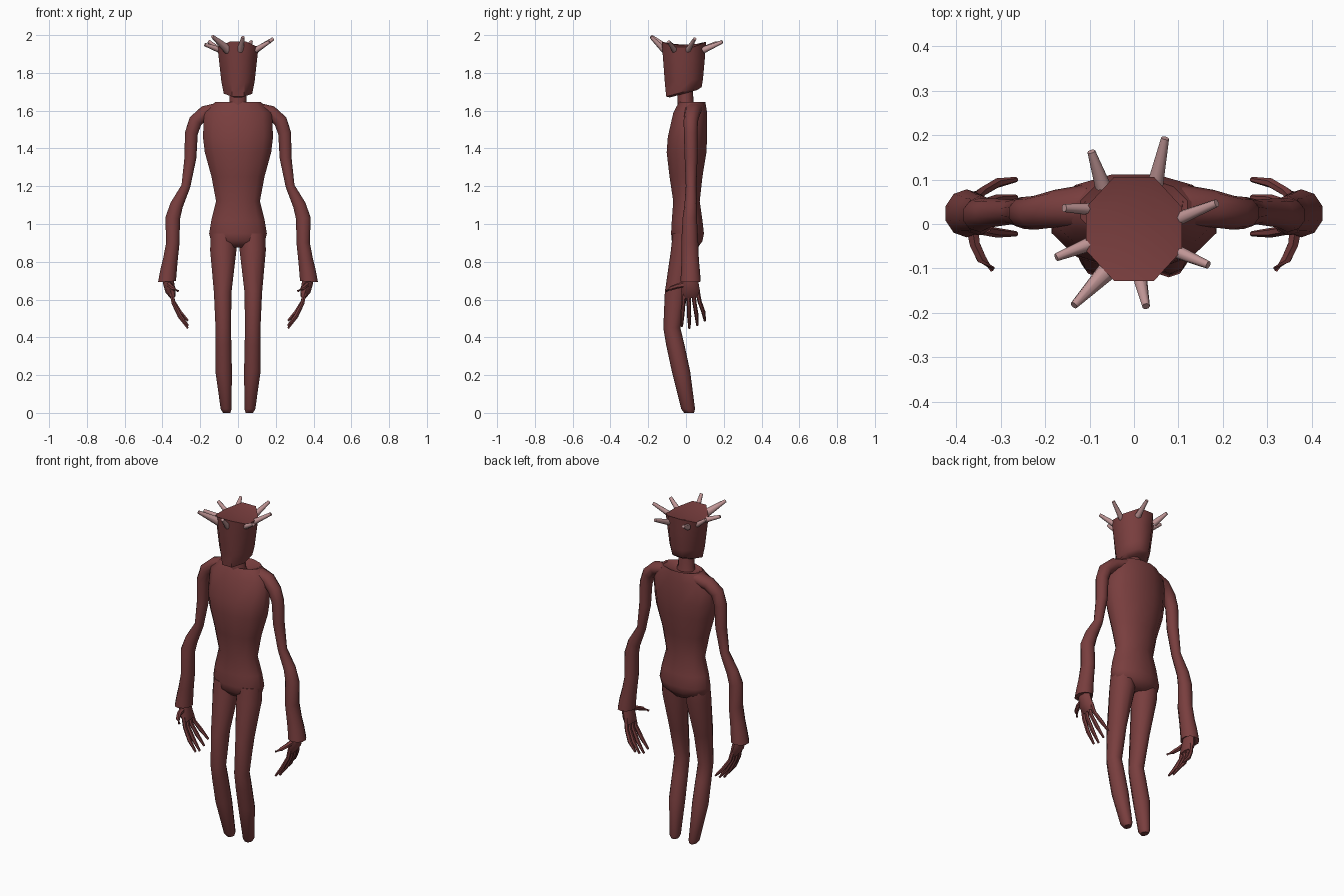
import bpy, bmesh, math
from mathutils import Vector


def material(name, rgb):
    m = bpy.data.materials.new(name)
    m.diffuse_color = (*rgb, 1)
    return m


SKIN = material("dark red skin", (0.19, 0.048, 0.048))
HORN = material("pale pink horn", (0.52, 0.30, 0.30))


def finish(name, bm, mat, mirror=False, angle=55):
    bmesh.ops.recalc_face_normals(bm, faces=bm.faces)
    me = bpy.data.meshes.new(name)
    bm.to_mesh(me)
    bm.free()
    me.materials.append(mat)
    me.polygons.foreach_set("use_smooth", [True] * len(me.polygons))
    me.set_sharp_from_angle(angle=math.radians(angle))
    ob = bpy.data.objects.new(name, me)
    bpy.context.collection.objects.link(ob)
    if mirror:
        ob.modifiers.new("mirror", "MIRROR")
    return ob


def skin_rings(bm, rings):
    """Join equal rings of points into a closed tube."""
    loops = [[bm.verts.new(p) for p in ring] for ring in rings]
    n = len(loops[0])
    for a, b in zip(loops, loops[1:]):
        for i in range(n):
            j = (i + 1) % n
            bm.faces.new((a[i], a[j], b[j], b[i]))
    bm.faces.new(loops[0])
    bm.faces.new(loops[-1])


def stack(name, rows, n=12, mirror=False):
    """Loft of level ellipses: rows are (x, front y, back y, z, half width)."""
    rings = []
    for x, y0, y1, z, rx in rows:
        angs = [2 * math.pi * (i + 0.5) / n for i in range(n)]
        rings.append([(x + rx * math.cos(a), (y0 + y1) / 2 + (y1 - y0) / 2 * math.sin(a), z) for a in angs])
    bm = bmesh.new()
    skin_rings(bm, rings)
    return finish(name, bm, SKIN, mirror)


def tube(bm, path, n=8):
    """Tube along a path: rows are (x, y, z, radius, depth radius)."""
    pts = [Vector(p[:3]) for p in path]
    rings = []
    for i, (x, y, z, r, d) in enumerate(path):
        t = (pts[min(i + 1, len(pts) - 1)] - pts[max(i - 1, 0)]).normalized()
        ref = Vector((0, 0, 1)) if abs(t.y) > 0.75 else Vector((0, 1, 0))
        a = (ref - t * ref.dot(t)).normalized()
        b = a.cross(t)
        rings.append([pts[i] + a * d * math.cos(2 * math.pi * k / n)
                      + b * r * math.sin(2 * math.pi * k / n) for k in range(n)])
    skin_rings(bm, rings)


# torso with a sunken collar
stack("torso", [
    (0, -.045, .065, .875, .07), (0, -.078, .09, .91, .148), (0, -.082, .098, .95, .158),
    (0, -.078, .09, 1.02, .146), (0, -.07, .075, 1.12, .12), (0, -.09, .09, 1.25, .145),
    (0, -.106, .112, 1.38, .182), (0, -.1, .115, 1.46, .192), (0, -.07, .115, 1.59, .186),
    (0, -.04, .105, 1.645, .125), (0, -.03, .06, 1.62, .05)])

# neck
stack("neck", [(0, -.05, .05, 1.59, .065), (0, -.045, .04, 1.64, .048), (0, -.045, .035, 1.75, .042)], 10)

# legs
stack("leg", [
    (.078, -.07, .07, .95, .07), (.078, -.08, .065, .86, .073), (.081, -.112, .012, .64, .049),
    (.078, -.12, -.03, .45, .043), (.077, -.105, -.008, .36, .044), (.076, -.075, .022, .22, .046),
    (.063, -.025, .048, .02, .03), (.06, -.01, .042, 0, .02)], 10, True)

# arms with bulky forearms and a flared cuff
bm = bmesh.new()
tube(bm, [
    (.10, .04, 1.61, .035, .05), (.175, .035, 1.59, .038, .042), (.225, .025, 1.545, .038, .038),
    (.247, .025, 1.48, .036, .036), (.252, .027, 1.35, .033, .034), (.276, .027, 1.2, .025, .028),
    (.325, .025, 1.1, .036, .033), (.346, .02, 1.03, .041, .038), (.345, .02, .9, .037, .045),
    (.358, .022, .81, .041, .046), (.368, .024, .75, .046, .05), (.376, .024, .695, .05, .054),
    (.366, .024, .72, .03, .035)], 10)
finish("arm", bm, SKIN, True)

# palms
bm = bmesh.new()
tube(bm, [(.37, .024, .74, .03, .035), (.368, .024, .69, .03, .042),
          (.358, .024, .645, .027, .05), (.345, .026, .612, .014, .045)])
finish("palm", bm, SKIN, True)

# four curved fingers and a thumb
bm = bmesh.new()
for base, tip, lift in ((-.01, -.022, .01), (.013, .018, 0), (.038, .06, .015), (.06, .1, .04)):
    k = lift * .6
    mid = (base + tip) / 2
    tube(bm, [(.355, base, .65, .012, .012), (.342, base * .7 + tip * .3, .58 + k * .4, .011, .011),
              (.308, mid * .4 + tip * .6, .51 + k, .012, .011), (.265, tip, .448 + lift, .006, .006)], 6)
tube(bm, [(.365, 0, .68, .016, .018), (.358, -.045, .672, .013, .013),
          (.343, -.078, .66, .012, .012), (.318, -.102, .645, .007, .007)], 6)
finish("fingers", bm, SKIN, True)

# blocky head: slanted jaw, saddle-shaped rim, shallow crown
bm = bmesh.new()
rings = []
for y0, y1, z, rx, slope, saddle in (
        (-.085, .06, 1.693, .05, .27, 0), (-.105, .083, 1.703, .075, .27, 0), (-.112, .09, 1.76, .088, .1, 0),
        (-.122, .1, 1.88, .102, 0, 0), (-.128, .106, 1.93, .108, 0, .035), (-.085, .075, 1.945, .075, 0, .01)):
    ring = []
    for i in range(8):
        a = math.pi * (i + .5) / 4
        c, s = math.cos(a) / math.cos(math.pi / 8), math.sin(a) / math.cos(math.pi / 8)
        y = (y0 + y1) / 2 + (y1 - y0) / 2 * s
        ring.append((rx * c, y, z + slope * y + saddle * s * s))
    rings.append(ring)
skin_rings(bm, rings)
finish("head", bm, SKIN, angle=50)

# crown of horns: base x, y, tip x, y, z, base radius
bm = bmesh.new()
for bx, by, tx, ty, tz, r in (
        (-.07, .085, -.096, .163, 1.96, .018), (.048, .09, .07, .193, 1.965, .018),
        (.095, .01, .186, .047, 1.98, .016), (.092, -.06, .167, -.092, 1.965, .016),
        (.012, -.115, .027, -.185, 1.99, .017), (-.05, -.095, -.135, -.183, 1.993, .025),
        (-.092, -.042, -.175, -.075, 1.95, .017), (-.095, .033, -.157, .036, 1.968, .014)):
    tube(bm, [(bx, by, 1.92, r, r), (tx, ty, tz, .009, .009)], 8)
finish("horns", bm, HORN)
